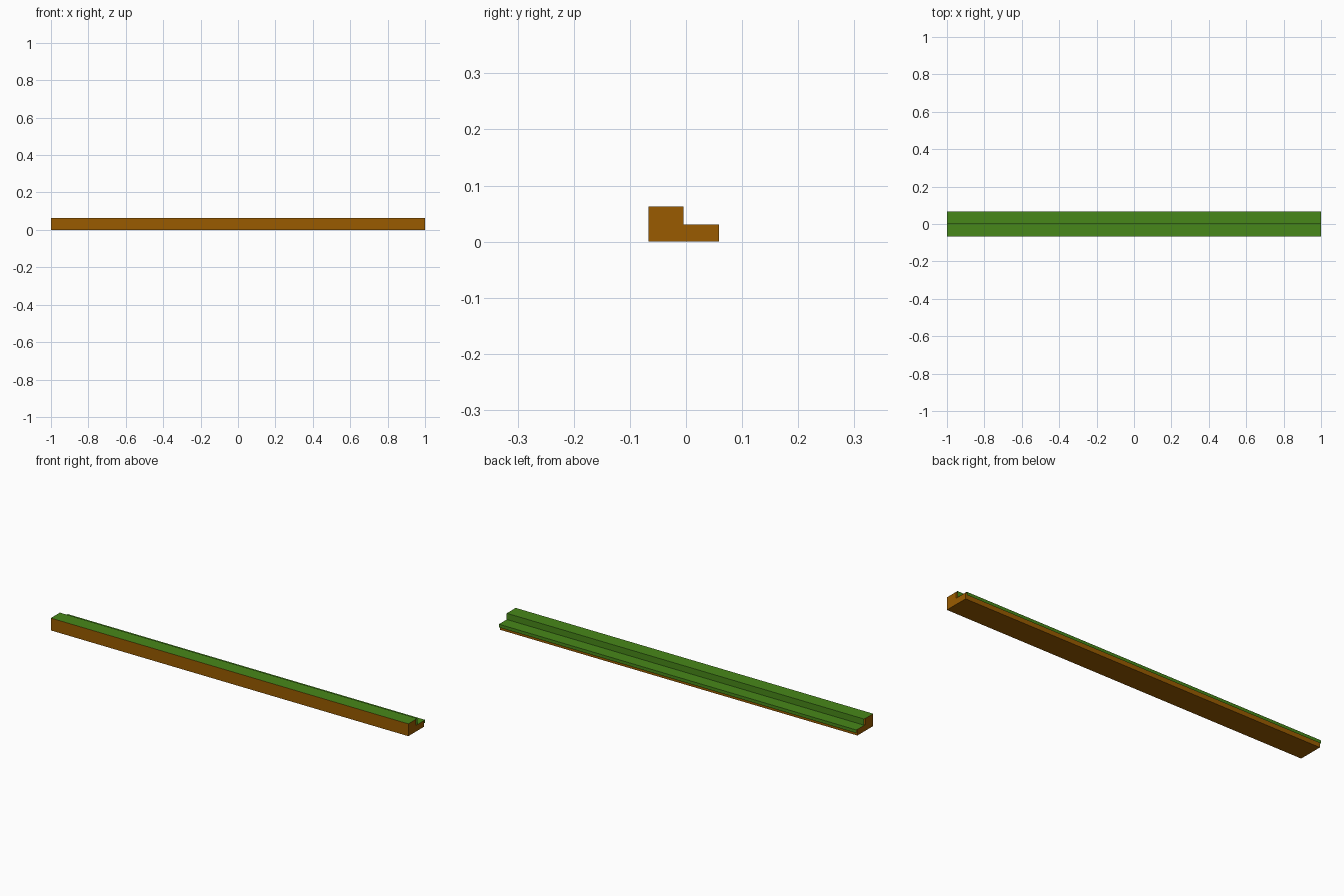
import bpy
import bmesh

if "Cube" in bpy.data.objects:
    bpy.data.objects.remove(bpy.data.objects["Cube"])


def material(name, color):
    m = bpy.data.materials.new(name)
    m.diffuse_color = (*color, 1)
    m.use_nodes = True
    m.node_tree.nodes["Principled BSDF"].inputs["Base Color"].default_value = m.diffuse_color
    return m


earth = material("earth_brown", (0.32, 0.105, 0.0))
grass = material("grass_green", (0.064, 0.245, 0.010))


def sweep(name, points, mat, closed):
    """Sweep a (y, z) profile along x; closed profiles become capped solids."""
    bm = bmesh.new()
    left, right = [[bm.verts.new((x, y, z)) for y, z in points] for x in (-1, 1)]
    n = len(points)
    for i in range(n if closed else n - 1):
        j = (i + 1) % n
        bm.faces.new((left[i], right[i], right[j], left[j]))
    if closed:
        bm.faces.new(left)
        bm.faces.new(right)
    bmesh.ops.recalc_face_normals(bm, faces=bm.faces)
    if not closed and sum(f.normal.z for f in bm.faces) < 0:
        bmesh.ops.reverse_faces(bm, faces=bm.faces)
    me = bpy.data.meshes.new(name)
    bm.to_mesh(me)
    bm.free()
    me.materials.append(mat)
    ob = bpy.data.objects.new(name, me)
    bpy.context.collection.objects.link(ob)


FRONT, MID, BACK, OVER = -0.067, -0.0043, 0.0584, 0.0086
TOP, STEP, LIP = 0.0627, 0.0314, 0.016
INSET = 0.0004  # keeps the soil tops just under the grass

# Soil: solid L-shaped step
sweep("soil_step", [(FRONT, 0), (BACK, 0), (BACK, STEP - INSET), (MID, STEP - INSET),
                    (MID, TOP - INSET), (FRONT, TOP - INSET)], earth, True)

# Grass: thin sheet over both steps, standing off the risers, with a short back lip
sweep("grass_sheet", [(FRONT, TOP), (MID + OVER, TOP), (MID + OVER, STEP),
                      (BACK + OVER, STEP), (BACK + OVER, STEP - LIP)], grass, False)
